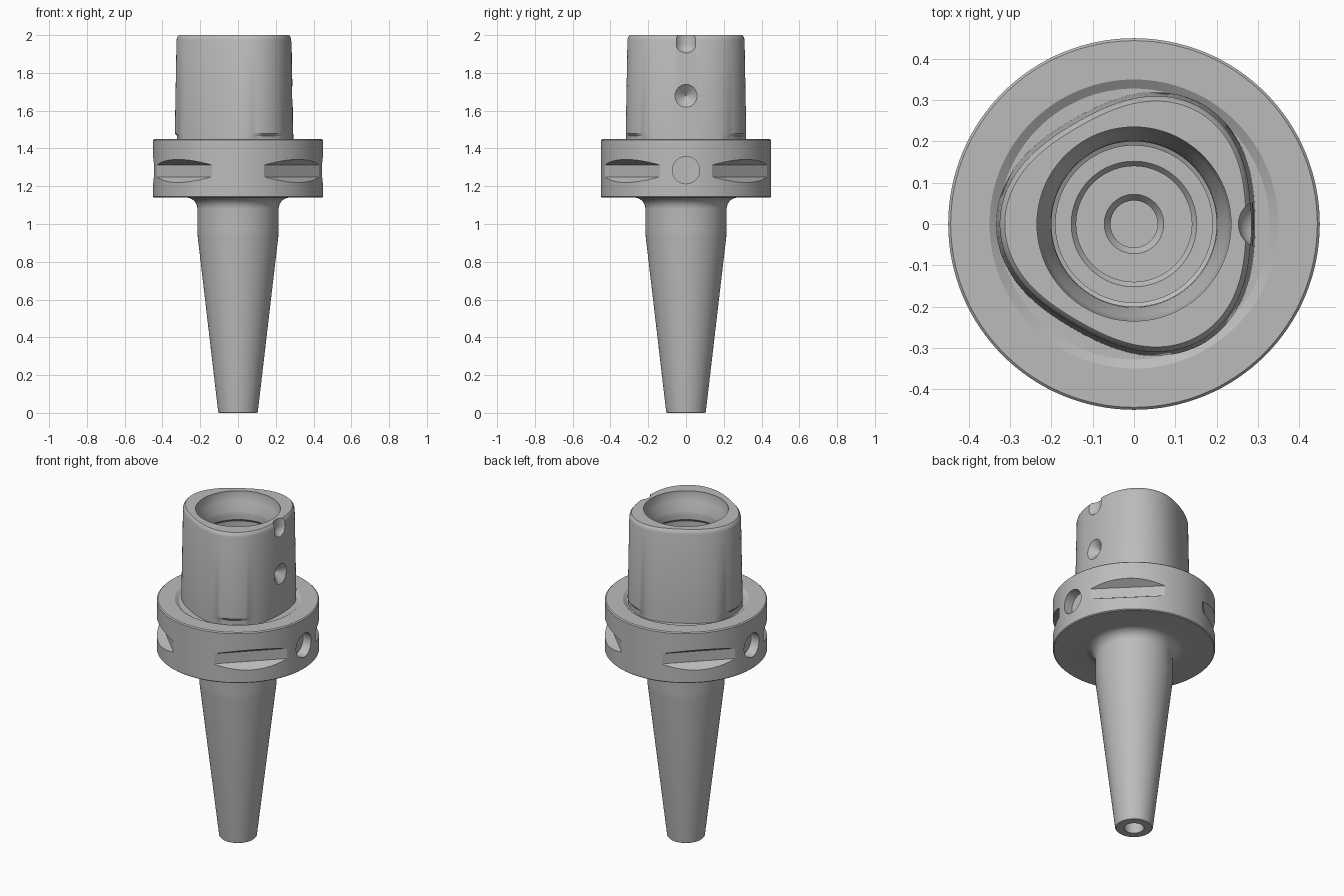
import bpy
import bmesh
import math
from mathutils import Matrix, Vector

old = bpy.data.objects.get("Cube")
if old:
    bpy.data.objects.remove(old)

SEGMENTS = 128

steel = bpy.data.materials.new("grey steel")
steel.use_nodes = True
steel.diffuse_color = (0.5, 0.5, 0.5, 1)
steel.node_tree.nodes["Principled BSDF"].inputs["Base Color"].default_value = (0.5, 0.5, 0.5, 1)


def make_object(name, rings):
    """Skin a stack of closed rings and cap both ends."""
    bm = bmesh.new()
    loops = [[bm.verts.new(p) for p in ring] for ring in rings]
    for a, b in zip(loops, loops[1:]):
        for i in range(len(a)):
            j = (i + 1) % len(a)
            bm.faces.new((a[i], a[j], b[j], b[i]))
    bm.faces.new(loops[0][::-1])
    bm.faces.new(loops[-1])
    bmesh.ops.recalc_face_normals(bm, faces=bm.faces)
    mesh = bpy.data.meshes.new(name)
    bm.to_mesh(mesh)
    bm.free()
    mesh.materials.append(steel)
    obj = bpy.data.objects.new(name, mesh)
    bpy.context.collection.objects.link(obj)
    return obj


def lathe(name, profile, n=SEGMENTS):
    """Turn a list of (radius, z) points around the z axis."""
    turns = [2 * math.pi * i / n for i in range(n)]
    return make_object(name, [[(r * math.cos(t), r * math.sin(t), z) for t in turns]
                              for r, z in profile])


def place_sideways(obj, x, z, angle=0):
    """Lay a turned cutter so its axis points outward at the given angle."""
    obj.data.transform(Matrix.Rotation(angle, 4, "Z") @ Matrix.Translation((x, 0, z))
                       @ Matrix.Rotation(math.pi / 2, 4, "Y"))
    return obj


def cut(obj, cutters):
    """Subtract the cutters and bake the result."""
    for cutter in cutters:
        mod = obj.modifiers.new(cutter.name, "BOOLEAN")
        mod.operation = "DIFFERENCE"
        mod.solver = "EXACT"
        mod.object = cutter
    bpy.context.view_layer.update()
    graph = bpy.context.evaluated_depsgraph_get()
    mesh = bpy.data.meshes.new_from_object(obj.evaluated_get(graph))
    obj.modifiers.clear()
    obj.data = mesh


# Flange and tapered stem, with a fillet under the flange
fillet = [(0.275 - 0.06 * math.cos(a), 1.08 + 0.06 * math.sin(a))
          for a in (math.pi / 2 * i / 8 for i in range(9))]
body = lathe("flange_and_stem", [
    (0.100, 0), (0.105, 0.006), (0.213, 0.93), (0.215, 0.97), *fillet,
    (0.445, 1.14), (0.45, 1.145), (0.45, 1.444), (0.444, 1.45),
    (0.35, 1.45), (0.328, 1.435)])

# Three-lobed tapered shank, relieved to a round at its foot
def lobed_ring(z, inset=0, limit=1):
    mean = 0.314 - 0.01 * (z - 1.45) / 0.55 - inset
    ring = []
    for i in range(SEGMENTS):
        t = 2 * math.pi * i / SEGMENTS
        r = min(mean - 0.021 * math.cos(3 * t), limit)
        ring.append((r * math.cos(t), r * math.sin(t), z))
    return ring


shank = make_object("lobed_shank", [
    lobed_ring(1.40, 0, 0.322), lobed_ring(1.465, 0, 0.322), lobed_ring(1.48),
    lobed_ring(1.975), lobed_ring(1.99, 0.004), lobed_ring(2.0, 0.012)])

# Stepped bore from the top and blind bore in the tip
top_bore = lathe("top_bore_cutter", [
    (0.235, 2.1), (0.235, 1.985), (0.225, 1.94), (0.202, 1.89), (0.20, 1.87),
    (0.20, 1.84), (0.225, 1.82), (0.225, 1.66), (0.19, 1.64), (0.19, 1.60),
    (0.152, 1.60), (0.14, 1.585), (0.14, 1.35), (0.072, 1.35), (0.057, 1.33),
    (0.057, 1.15)])
tip_bore = lathe("tip_bore_cutter", [(0.055, -0.1), (0.055, 0.6)], 64)

# Round pockets on both sides of the flange
pockets = [place_sideways(lathe("pocket_cutter", [(0.072, 0), (0.072, 0.2)], 48), 0.39, 1.285, a)
           for a in (0, math.pi)]

# Gripper grooves on the four diagonals
groove_section = [(0.40, 1.25), (0.40, 1.312), (0.50, 1.372), (0.50, 1.19)]
grooves = []
for k in range(4):
    turn = Matrix.Rotation(math.pi / 4 + k * math.pi / 2, 3, "Z")
    grooves.append(make_object("groove_cutter", [
        [turn @ Vector((x, y, z)) for x, z in groove_section] for y in (-0.35, 0.35)]))

# Ball-ended key notch and drilled dimple on the shank
notch = lathe("notch_cutter", [(0.06, 2.1)] + [
    (0.06 * math.cos(a), 1.95 - 0.05 * math.sin(a))
    for a in (math.pi / 2 * i / 9 for i in range(9))], 48)
notch.data.transform(Matrix.Translation((0.313, 0, 0)))
dimple = place_sideways(lathe("dimple_cutter", [(0.002, 0), (0.062, 0.05), (0.062, 0.15)], 48),
                        0.24, 1.68)

cut(body, [top_bore, tip_bore, *pockets, *grooves])
cut(shank, [top_bore, notch, dimple])
for helper in [top_bore, tip_bore, notch, dimple, *pockets, *grooves]:
    bpy.data.objects.remove(helper)

# Smooth shading with sharp machined edges
bpy.ops.object.select_all(action="DESELECT")
for part in (body, shank):
    part.select_set(True)
bpy.context.view_layer.objects.active = body
bpy.ops.object.shade_smooth_by_angle(angle=math.radians(25))
